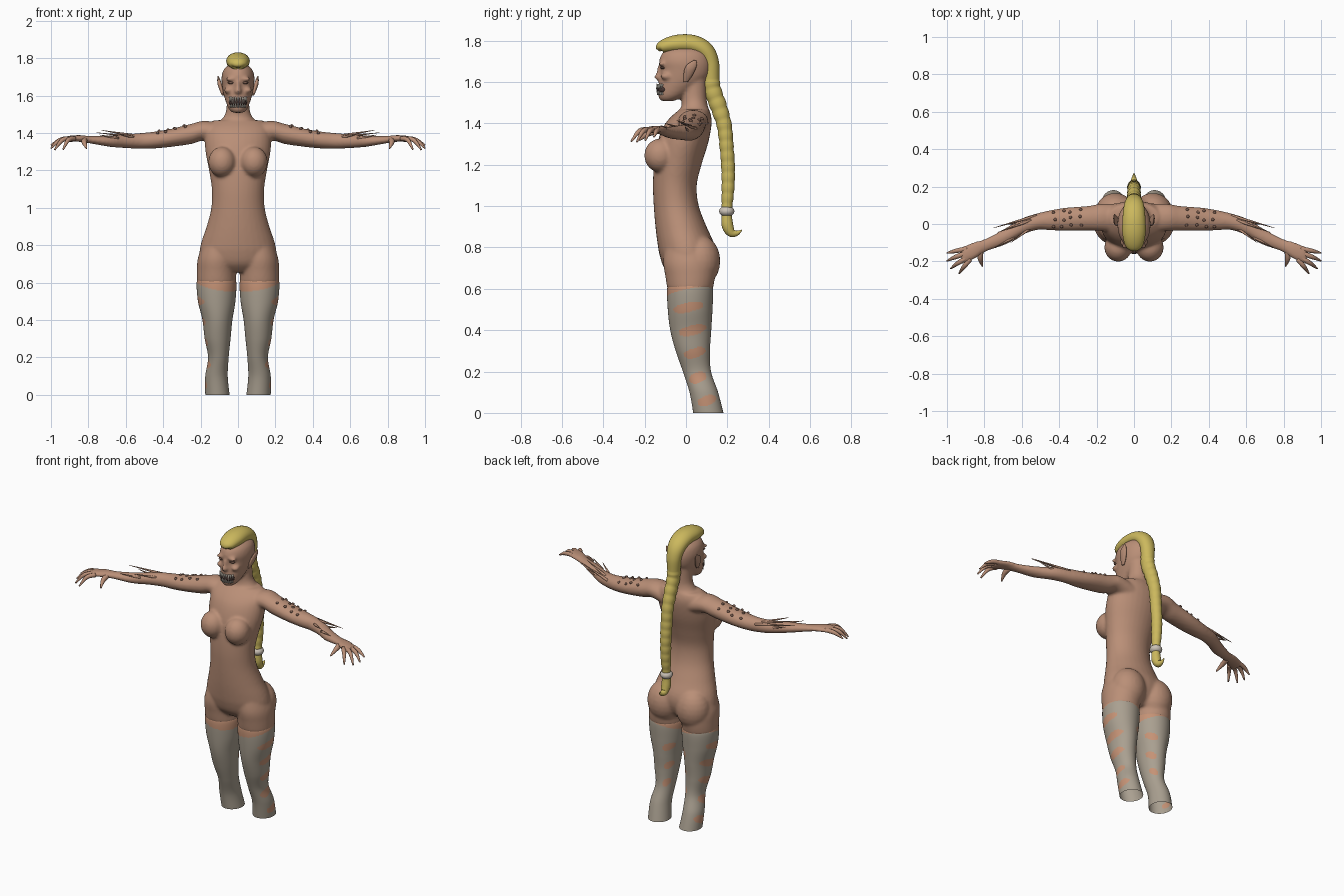
import bpy, bmesh, math, random
from mathutils import Vector, Matrix

random.seed(4)
X, Y, Z = Vector((1, 0, 0)), Vector((0, 1, 0)), Vector((0, 0, 1))


def material(name, r, g, b):
    m = bpy.data.materials.new(name)
    m.diffuse_color = (r, g, b, 1)
    return m


SKIN = material("brown skin", 0.49, 0.275, 0.185)
PEACH = material("peach skin", 0.56, 0.29, 0.18)
GREY = material("stocking grey", 0.40, 0.35, 0.28)
HAIR = material("blond hair", 0.60, 0.48, 0.11)
BAND = material("pale band", 0.60, 0.54, 0.47)
DARK = material("dark brown", 0.20, 0.11, 0.08)
MOUTH = material("mouth dark", 0.06, 0.035, 0.03)
TOOTH = material("tooth ivory", 0.68, 0.64, 0.55)


def spline(rows, steps):
    """Catmull-Rom through rows of numbers."""
    out = []
    for i in range(len(rows) - 1):
        a, b, c, d = rows[max(i - 1, 0)], rows[i], rows[i + 1], rows[min(i + 2, len(rows) - 1)]
        for k in range(steps):
            t = k / steps
            out.append([0.5 * (2 * q + (r - p) * t + (2 * p - 5 * q + 4 * r - s) * t * t
                               + (3 * q - p - 3 * r + s) * t ** 3) for p, q, r, s in zip(a, b, c, d)])
    return out + [list(rows[-1])]


def ring(c, u, v, ru, rv, n=32):
    return [Vector(c) + u * ru * math.cos(2 * math.pi * k / n) + v * rv * math.sin(2 * math.pi * k / n)
            for k in range(n)]


def loft(bm, rings, cap=True):
    vs = [[bm.verts.new(p) for p in r] for r in rings]
    n = len(rings[0])
    for a, b in zip(vs, vs[1:]):
        for k in range(n):
            bm.faces.new((a[k], a[(k + 1) % n], b[(k + 1) % n], b[k]))
    if cap:
        bm.faces.new(vs[0][::-1])
        bm.faces.new(vs[-1])


def ball(bm, c, r, seg=24):
    bmesh.ops.create_uvsphere(bm, u_segments=seg, v_segments=seg // 2, radius=1,
                              matrix=Matrix.Translation(c) @ Matrix.Diagonal((*r, 1)))


def tube(bm, pts, n=12, steps=4):
    """Round tube through points (x, y, z, radius)."""
    rows = spline(pts, steps)
    rings = []
    for i, p in enumerate(rows):
        t = (Vector(rows[min(i + 1, len(rows) - 1)][:3]) - Vector(rows[max(i - 1, 0)][:3])).normalized()
        u = t.cross(Z if abs(t.z) < 0.9 else X).normalized()
        rings.append(ring(p[:3], u, t.cross(u), p[3], p[3], n))
    loft(bm, rings)


def slices(bm, rows, steps=5, s=1):
    """Horizontal rings from rows (z, centre x, half width, y front, y back)."""
    loft(bm, [ring((s * cx, (f + b) / 2, z), X, Y, w, (b - f) / 2) for z, cx, w, f, b in spline(rows, steps)])


def finish(name, bm, mats, mirror=False):
    bmesh.ops.recalc_face_normals(bm, faces=bm.faces)
    for f in bm.faces:
        f.smooth = True
    me = bpy.data.meshes.new(name)
    bm.to_mesh(me)
    bm.free()
    for m in mats:
        me.materials.append(m)
    ob = bpy.data.objects.new(name, me)
    bpy.context.collection.objects.link(ob)
    if mirror:
        ob.modifiers.new("mirror", 'MIRROR')
    return ob


# body: torso, head, arms and thighs fused by a remesh
ARM = spline([(.08, .03, 1.39, .08, .06), (.18, .035, 1.412, .072, .053), (.25, .03, 1.395, .066, .054),
              (.365, .025, 1.373, .062, .048), (.45, .02, 1.362, .053, .045), (.52, .012, 1.358, .044, .042),
              (.60, -.015, 1.356, .045, .037), (.685, -.065, 1.356, .044, .030), (.79, -.112, 1.364, .035, .020),
              (.85, -.14, 1.371, .045, .018), (.91, -.165, 1.368, .047, .016), (.925, -.172, 1.365, .04, .012)], 6)
bm = bmesh.new()
slices(bm, [(.655, 0, .12, -.06, .08), (.70, 0, .185, -.105, .12), (.76, 0, .205, -.127, .14),
            (.82, 0, .195, -.138, .135), (.90, 0, .168, -.148, .10), (1.0, 0, .143, -.156, .062),
            (1.1, 0, .14, -.16, .052), (1.2, 0, .155, -.155, .075), (1.3, 0, .174, -.14, .106),
            (1.38, 0, .178, -.112, .122), (1.43, 0, .172, -.075, .123), (1.468, 0, .13, -.03, .112)])
slices(bm, [(1.42, 0, .13, -.05, .12), (1.475, 0, .085, -.025, .108), (1.52, 0, .063, -.02, .10),
            (1.61, 0, .06, -.02, .10)])
slices(bm, [(1.508, 0, .028, -.12, -.06), (1.53, 0, .05, -.134, -.01), (1.575, 0, .068, -.134, .055),
            (1.62, 0, .08, -.128, .105), (1.66, 0, .086, -.125, .12), (1.70, 0, .088, -.13, .12),
            (1.74, 0, .076, -.115, .105), (1.768, 0, .045, -.08, .07)])
ball(bm, (0, -.128, 1.625), (.019, .026, .018))
ball(bm, (0, -.126, 1.648), (.012, .018, .035))
for s in (1, -1):
    slices(bm, [(.597, .115, .105, -.09, .13), (.66, .115, .105, -.10, .14), (.73, .112, .103, -.11, .14),
                (.82, .10, .085, -.10, .11)], s=s)
    ball(bm, (s * .10, .068, .735), (.105, .098, .125))
    ball(bm, (s * .085, -.125, 1.245), (.074, .077, .082))
    ball(bm, (s * .04, -.117, 1.688), (.03, .016, .010))
    ball(bm, (s * .05, -.095, 1.628), (.026, .028, .018))
    loft(bm, [ring((s * x, y, z), Y, Z, ry, rz) for x, y, z, ry, rz in ARM])
body = finish("body", bm, [SKIN])
rm = body.modifiers.new("fuse", 'REMESH')
rm.mode, rm.voxel_size, rm.use_smooth_shade = 'VOXEL', 0.0085, True
sm = body.modifiers.new("soften", 'SMOOTH')
sm.factor, sm.iterations = 0.5, 6

# fingers and thumbs
bm = bmesh.new()
for b, t in [((.89, -.132), (1.0, -.155, 1.335)), ((.895, -.155), (1.0, -.197, 1.318)),
             ((.89, -.178), (.98, -.238, 1.31)), ((.875, -.188), (.935, -.265, 1.312))]:
    m = (b[0] * .45 + t[0] * .55, b[1] * .5 + t[1] * .5, 1.362)
    tube(bm, [(*b, 1.37, .013), (*m, .012), (*t, .004)])
tube(bm, [(.82, -.14, 1.364, .016), (.822, -.185, 1.35, .014), (.81, -.226, 1.318, .004)])
finish("fingers", bm, [SKIN], True)

# pointed ears
bm = bmesh.new()
slices(bm, [(1.60, .08, .005, -.012, .008), (1.63, .088, .011, -.012, .03), (1.66, .097, .012, -.008, .045),
            (1.685, .103, .008, .006, .053), (1.706, .107, .002, .038, .05)])
finish("ears", bm, [SKIN], True)

# eyes
bm = bmesh.new()
ball(bm, (.038, -.113, 1.669), (.018, .012, .007), 16)
finish("eyes", bm, [DARK], True)

# mouth and two rows of teeth
bm = bmesh.new()
ball(bm, (0, -.108, 1.565), (.05, .034, .027))
finish("mouth", bm, [MOUTH])
bm = bmesh.new()
for k in range(-4, 5):
    a = k * .3
    x, y = .047 * math.sin(a), -.108 - .034 * math.cos(a)
    tall = .034 if abs(k) == 2 else .024
    tube(bm, [(x, y + .006, 1.590, .006), (x, y - .002, 1.590 - tall, .001)], 6, 2)
    tube(bm, [(x * .9, y + .008, 1.538, .006), (x * .9, y, 1.538 + tall, .001)], 6, 2)
finish("teeth", bm, [TOOTH])

# bumps on the upper arms
bm = bmesh.new()
for i in range(4):
    for j in range(3):
        x = .29 + .045 * i + random.uniform(-.01, .01)
        _, y, z, ry, rz = min(ARM, key=lambda r: abs(r[0] - x))
        a = math.radians(48 + 38 * j + random.uniform(-9, 9))
        ball(bm, (x, y + ry * math.cos(a), z + rz * math.sin(a)), (.009, .009, .008), 10)
finish("arm_bumps", bm, [DARK], True)

# thin spines along the forearms
bm = bmesh.new()
for a, b in [((.52, .045, 1.375), (.755, -.022, 1.402)), ((.55, .02, 1.385), (.73, -.045, 1.415)),
             ((.60, .012, 1.36), (.70, -.005, 1.385)), ((.55, -.02, 1.375), (.66, -.10, 1.40)),
             ((.64, -.07, 1.37), (.74, -.125, 1.39))]:
    tube(bm, [(*a, .009), (*b, .001)], 8, 3)
finish("forearm_spines", bm, [SKIN], True)

# crest of hair running into a long braid; rows are (y, z, half width, half depth)
bm = bmesh.new()
rows = spline([(-.133, 1.752, .012, .008), (-.118, 1.768, .045, .03), (-.05, 1.783, .062, .044),
               (.03, 1.782, .061, .046), (.09, 1.752, .055, .044), (.12, 1.69, .045, .04),
               (.124, 1.58, .036, .04), (.158, 1.48, .034, .038), (.185, 1.39, .033, .034),
               (.197, 1.28, .032, .032), (.204, 1.18, .03, .031), (.203, 1.08, .028, .029),
               (.197, .98, .023, .024), (.2, .91, .028, .028), (.218, .873, .022, .022),
               (.245, .869, .013, .013), (.27, .884, .003, .003)], 12)
rings = []
for i, (y, z, w, d) in enumerate(rows):
    a, b = rows[max(i - 1, 0)], rows[min(i + 1, len(rows) - 1)]
    t = Vector((0, b[0] - a[0], b[1] - a[1])).normalized()
    k = 1 + (.09 * abs(math.sin(z * 62)) if .99 < z < 1.6 else 0)
    rings.append(ring((0, y, z), X, t.cross(X), w * k, d * k))
loft(bm, rings)
finish("hair_braid", bm, [HAIR])

# band around the braid
bm = bmesh.new()
ball(bm, (0, .197, .975), (.037, .037, .027))
finish("braid_band", bm, [BAND])

# torn stockings, open at the lower end
LEG = spline([(0, .11, .108, .065, .073), (.1, .115, .086, .060, .069), (.2, .105, .053, .055, .068),
              (.3, .109, .033, .069, .083), (.4, .11, .023, .08, .099), (.5, .114, .02, .1, .108),
              (.6, .115, .02, .106, .111), (.64, .115, .02, .09, .095)], 20)
bm = bmesh.new()
loft(bm, [ring((cx, cy, z), X, Y, rx, ry, 72) for z, cx, cy, rx, ry in LEG], cap=False)
# tears are (height, angle from the outer side)
TEARS = [(.51, -.1), (.40, .1), (.29, .1), (.17, -.1), (.06, .1), (.46, 2.3), (.34, 2.4), (.23, 2.3)]
for f in bm.faces:
    c = f.calc_center_median()
    z, cx, cy, rx, ry = min(LEG, key=lambda r: abs(r[0] - c.z))
    ang = math.atan2((c.y - cy) / ry, (c.x - cx) / rx)
    torn = any(((ang - a) / (.75 if a < 1 else .4)) ** 2
               + ((c.z - h - .012 * math.sin(2 * (ang - a))) / .024) ** 2 < 1 for h, a in TEARS)
    band = c.z > .582 - .02 * (cx - c.x) / rx + .02 * (c.y - cy) / ry
    f.material_index = 1 if torn or band else 0
finish("stockings", bm, [GREY, PEACH], True)
